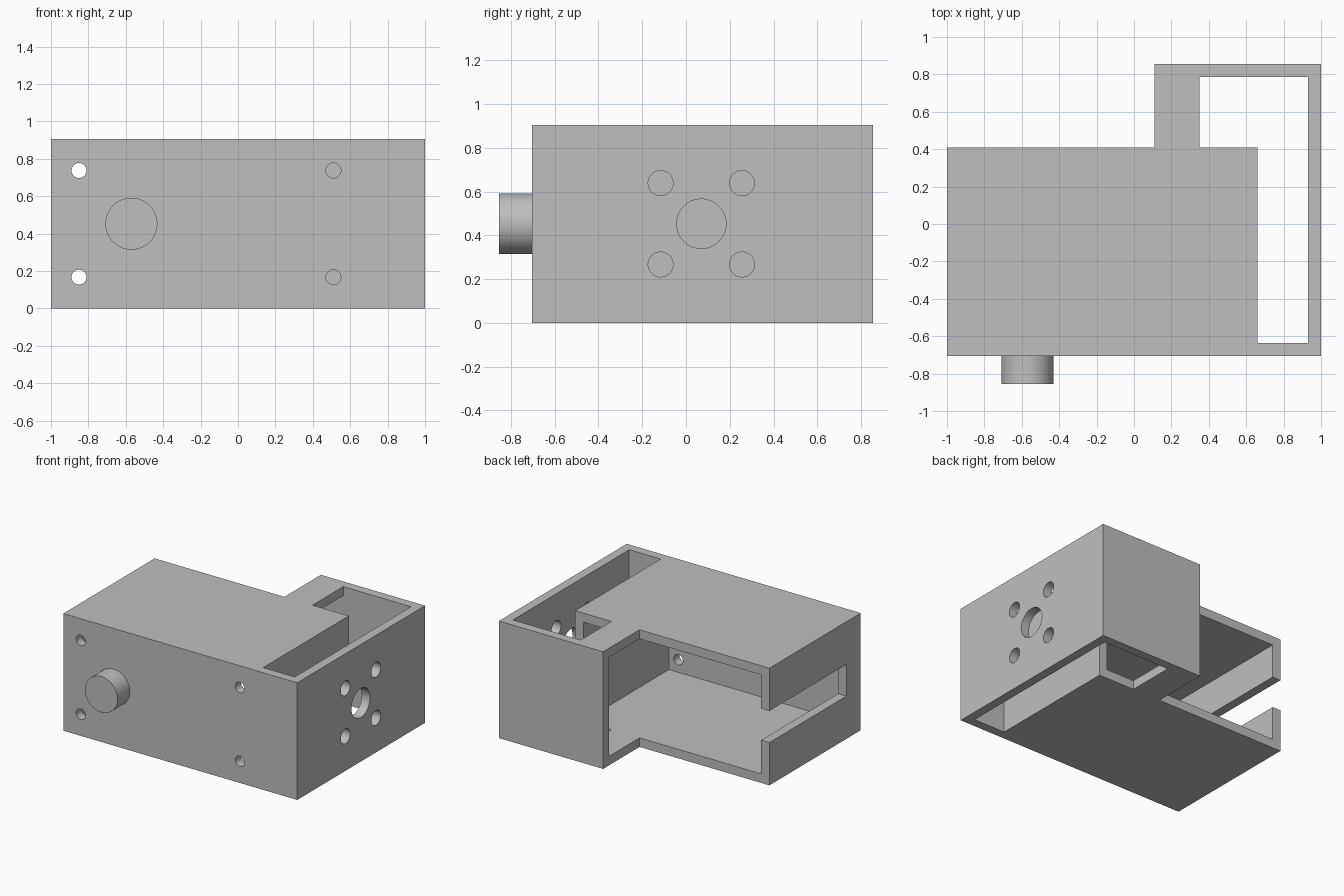
import bpy, bmesh, math
from mathutils import Matrix

if "Cube" in bpy.data.objects:
    bpy.data.objects.remove(bpy.data.objects["Cube"], do_unlink=True)

HEIGHT, WALL = 0.905, 0.07
FRONT, BACK, STEP = -0.705, 0.855, 0.41    # y of front, rear block and main rear
MID = HEIGHT / 2

grey = bpy.data.materials.new("plain grey")
grey.use_nodes = True
grey.diffuse_color = (0.52, 0.52, 0.52, 1)
grey.node_tree.nodes["Principled BSDF"].inputs["Base Color"].default_value = grey.diffuse_color


def add_object(name, bm):
    bmesh.ops.recalc_face_normals(bm, faces=bm.faces[:])
    mesh = bpy.data.meshes.new(name)
    bm.to_mesh(mesh)
    bm.free()
    mesh.materials.append(grey)
    obj = bpy.data.objects.new(name, mesh)
    bpy.context.collection.objects.link(obj)
    return obj


def prism(name, outline, z0, z1):
    """Extrude a plan outline from z0 to z1."""
    bm = bmesh.new()
    face = bm.faces.new([bm.verts.new((x, y, z0)) for x, y in outline])
    top = bmesh.ops.extrude_face_region(bm, geom=[face])["geom"]
    bmesh.ops.translate(bm, vec=(0, 0, z1 - z0),
                        verts=[v for v in top if isinstance(v, bmesh.types.BMVert)])
    return add_object(name, bm)


def cylinder(name, centre, radius, length, axis):
    bm = bmesh.new()
    turn = Matrix.Rotation(math.pi / 2, 4, "Y" if axis == "X" else "X")
    bmesh.ops.create_cone(bm, cap_ends=True, segments=48, radius1=radius, radius2=radius,
                          depth=length, matrix=Matrix.Translation(centre) @ turn)
    return add_object(name, bm)


def cut(target, cutter):
    cutter.hide_render = True
    mod = target.modifiers.new("cut", "BOOLEAN")
    mod.operation, mod.solver, mod.object = "DIFFERENCE", "EXACT", cutter
    bpy.context.view_layer.objects.active = target
    bpy.ops.object.modifier_apply(modifier=mod.name)
    bpy.data.objects.remove(cutter, do_unlink=True)


def smooth(obj):
    bpy.ops.object.select_all(action="DESELECT")
    obj.select_set(True)
    bpy.context.view_layer.objects.active = obj
    bpy.ops.object.shade_smooth_by_angle(angle=math.radians(30))


# Housing body with the stepped rear block
housing = prism("housing", [(-1, FRONT), (1, FRONT), (1, BACK), (0.11, BACK),
                            (0.11, STEP), (-1, STEP)], 0, HEIGHT)

# Main compartment, open at the rear and into the rear block
inner_front, inner_back = FRONT + WALL, BACK - WALL
cut(housing, prism("compartment_cutter",
                   [(-1 + WALL, inner_front), (0.59, inner_front), (0.59, inner_back),
                    (0, inner_back), (0, 0.6), (-1 + WALL, 0.6)], WALL, HEIGHT - WALL))

# Angled well running right through from top to bottom
cut(housing, prism("well_cutter",
                   [(0.66, inner_front), (1 - WALL, inner_front), (1 - WALL, inner_back),
                    (0.35, inner_back), (0.35, STEP), (0.66, STEP)], -0.1, HEIGHT + 0.1))

# Slot in the side wall, open at the rear
cut(housing, prism("slot_cutter", [(-1.1, -0.53), (-0.9, -0.53), (-0.9, 0.6), (-1.1, 0.6)],
                   MID - 0.122, MID + 0.122))

# Screw holes in the front wall
for x in (-0.85, 0.51):
    for dz in (-0.285, 0.285):
        cut(housing, cylinder("screw_cutter", (x, FRONT, MID + dz), 0.04, 0.3, "Y"))

# Shaft hole and its four mounting holes in the other side wall
cut(housing, cylinder("shaft_cutter", (1, 0.07, MID), 0.113, 0.3, "X"))
for dy in (-0.186, 0.186):
    for dz in (-0.186, 0.186):
        cut(housing, cylinder("mount_cutter", (1, 0.07 + dy, MID + dz), 0.057, 0.3, "X"))
smooth(housing)

# Round knob on the front
knob = cylinder("front_knob", (-0.57, FRONT - 0.07, MID), 0.139, 0.16, "Y")
smooth(knob)
